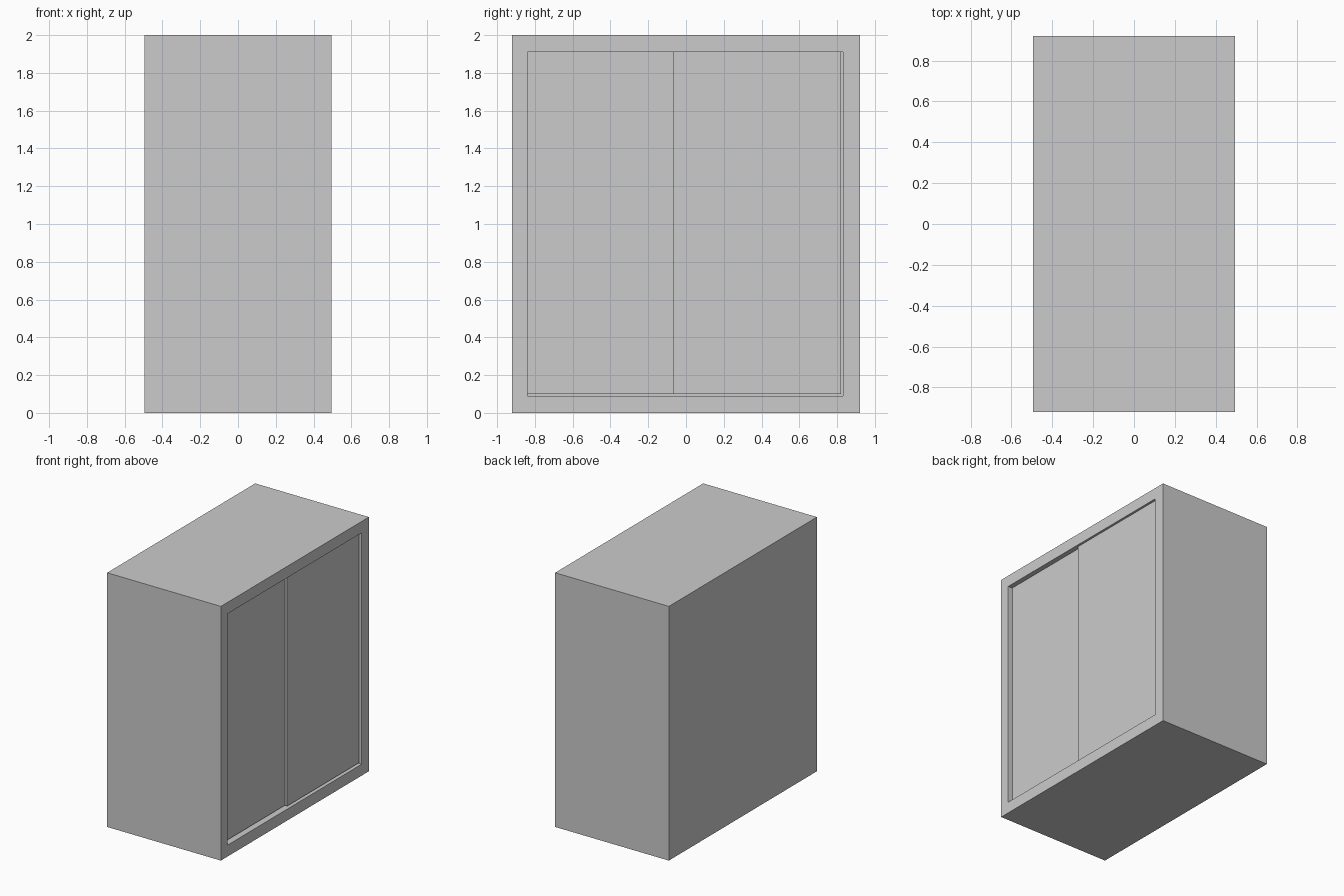
import bpy, bmesh

if "Cube" in bpy.data.objects:
    bpy.data.objects.remove(bpy.data.objects["Cube"])

# overall size and door opening
X, Y, H = 0.495, 0.92, 2.0
Y0, Y1, Z0, Z1 = -0.84, 0.83, 0.09, 1.91
DEPTH = 0.90       # depth of the inside space
GAP = 0.009        # clearance under and beside the doors


def box(name, lo, hi):
    bm = bmesh.new()
    bmesh.ops.create_cube(bm, size=1)
    for v in bm.verts:
        for i in range(3):
            v.co[i] = lo[i] if v.co[i] < 0 else hi[i]
    return finish(name, bm)


def finish(name, bm):
    bmesh.ops.recalc_face_normals(bm, faces=bm.faces)
    me = bpy.data.meshes.new(name)
    bm.to_mesh(me)
    bm.free()
    ob = bpy.data.objects.new(name, me)
    bpy.context.collection.objects.link(ob)
    return ob


# cabinet: one box whose door side is inset and pushed in
bm = bmesh.new()
bmesh.ops.create_cube(bm, size=1)
for v in bm.verts:
    v.co = (v.co.x * 2 * X, v.co.y * 2 * Y, (v.co.z + 0.5) * H)
bm.normal_update()
side = max(bm.faces, key=lambda f: f.normal.x)
bmesh.ops.inset_individual(bm, faces=[side], thickness=0.08)
for v in side.verts:
    v.co.y = Y0 if v.co.y < 0 else Y1
    v.co.z = Z0 if v.co.z < H / 2 else Z1
side = bmesh.ops.extrude_discrete_faces(bm, faces=[side])["faces"][0]
bmesh.ops.translate(bm, verts=side.verts, vec=(-DEPTH, 0, 0))
finish("cabinet", bm)

# two sliding doors, one running behind the other
box("outer_door", (X - 0.037, -0.07, Z0 + GAP), (X - 0.018, Y1 - GAP, Z1))
box("inner_door", (X - 0.058, Y0, Z0 + GAP), (X - 0.039, 0.0, Z1))
